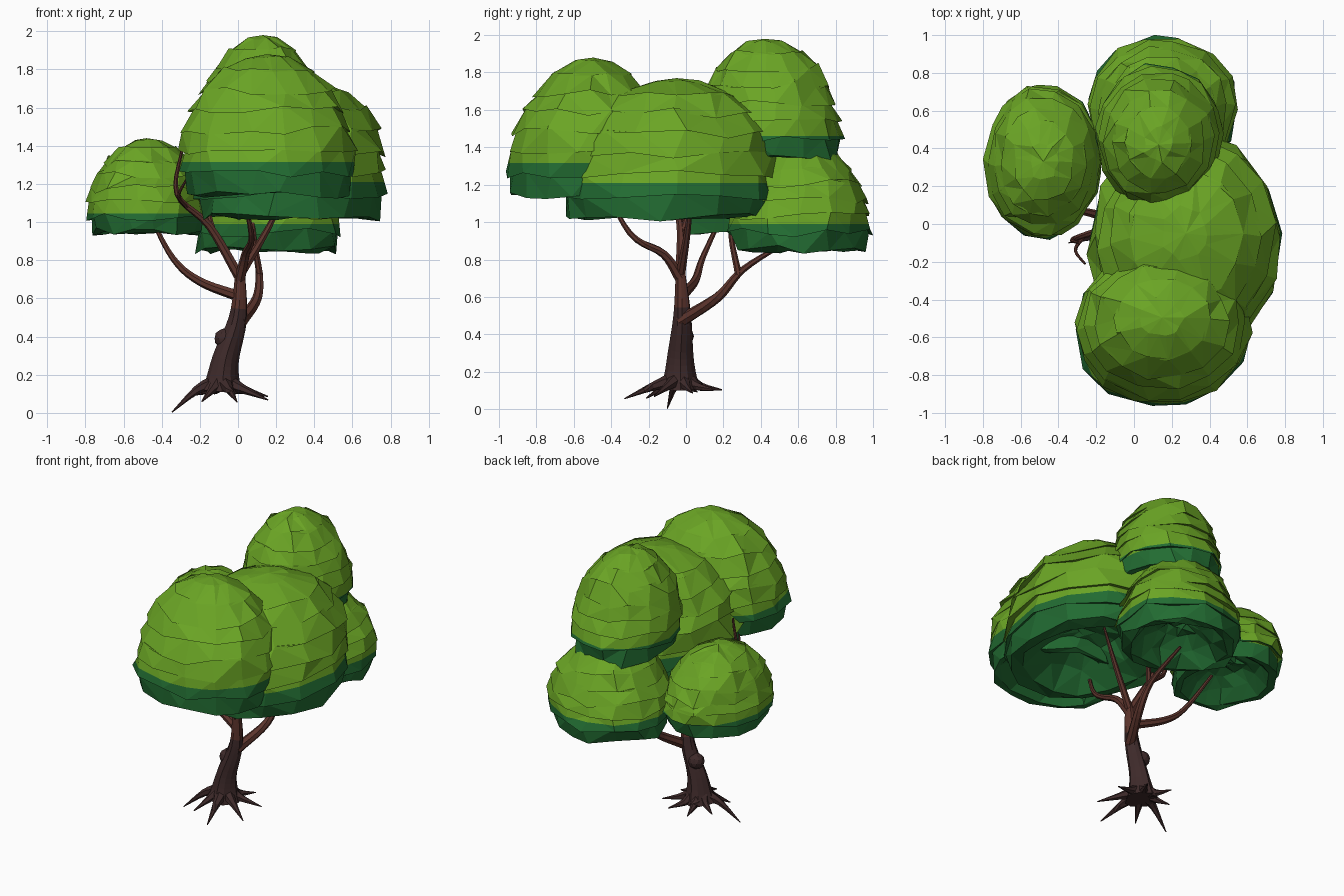
import bpy, bmesh, math, random
from mathutils import Vector

if "Cube" in bpy.data.objects:
    bpy.data.objects.remove(bpy.data.objects["Cube"])

random.seed(11)


def mat(name, rgb):
    m = bpy.data.materials.new(name)
    m.diffuse_color = (*rgb, 1)
    m.use_nodes = True
    m.node_tree.nodes["Principled BSDF"].inputs["Base Color"].default_value = m.diffuse_color
    return m


LEAF = mat("leaf_green", (0.145, 0.375, 0.018))
DARK = mat("shade_green", (0.016, 0.15, 0.032))
BARK = mat("dark_bark", (0.048, 0.023, 0.023))
BRANCH = mat("red_brown_bark", (0.105, 0.034, 0.025))


def finish(bm, name, mats):
    bmesh.ops.recalc_face_normals(bm, faces=bm.faces)
    me = bpy.data.meshes.new(name)
    bm.to_mesh(me)
    bm.free()
    for m in mats:
        me.materials.append(m)
    bpy.context.collection.objects.link(bpy.data.objects.new(name, me))


def bridge(bm, a, b, mi=0):
    n = len(a)
    for i in range(n):
        bm.faces.new((a[i], a[(i + 1) % n], b[(i + 1) % n], b[i])).material_index = mi


# Canopy clump: overlapping jagged leaf skirts, hollow underneath
def clump(name, cx, cy, rx, ry, z0, z1, split, full=1.9, lean=0.0, layers=7, n=14):
    bm = bmesh.new()
    h = z1 - z0

    def ring(k, t, jr=0.03, jz=0.02):
        phase = random.uniform(-0.15, 0.15)
        vs = []
        for i in range(n):
            a = (i + phase + random.uniform(-0.2, 0.2)) / n * math.tau
            r = k * (1 + random.uniform(-jr, jr))
            vs.append(bm.verts.new((cx + rx * r * math.cos(a),
                                    cy + lean * t + ry * r * math.sin(a),
                                    z0 + h * t + random.uniform(-jz, jz))))
        return vs

    # copy of a ring tucked inwards under the skirt above it
    def tuck(vs):
        out = []
        for v in vs:
            d = Vector((cx, cy, 0)) - Vector((v.co.x, v.co.y, 0))
            amt = random.choice((0.02, 0.06, 0.09))
            out.append(bm.verts.new(v.co + d * amt + Vector((0, 0, random.uniform(0.004, 0.022)))))
        return out

    def prof(t):
        q = (t - 0.2) / 0.8
        return math.sqrt(1 - q ** full) if q > 0 else 1 + 0.45 * q

    # top cap, then alternating skirts and lips down to the hem
    prev = ring(0.24, 0.975, 0.15, 0.008)
    tip = bm.verts.new((cx, cy + lean, z1))
    for i in range(n):
        bm.faces.new((prev[i], prev[(i + 1) % n], tip))
    for j in range(layers):
        t = 1 - ((j + 1.1) / (layers + 0.1)) ** 1.1 * 0.98
        low = ring(prof(t) * 1.03, t, 0.035, 0.024 if j else 0.01)
        bridge(bm, prev, low)
        prev = low
        if j < layers - 1:
            prev = tuck(low)
            bridge(bm, low, prev)
    # underside hollow
    for s in range(4):
        nxt = ring(0.8 - 0.21 * s, 0.02 + 0.3 * math.sin(s * 0.5), 0.05)
        bridge(bm, prev, nxt, 1)
        prev = nxt
    bm.faces.new(prev).material_index = 1
    bmesh.ops.recalc_face_normals(bm, faces=bm.faces)
    bmesh.ops.triangulate(bm, faces=bm.faces)
    # dark lower band
    bmesh.ops.bisect_plane(bm, geom=bm.verts[:] + bm.edges[:] + bm.faces[:],
                           plane_co=(0, 0, split), plane_no=(0, 0, 1))
    for f in bm.faces:
        if f.calc_center_median().z < split:
            f.material_index = 1
    finish(bm, name, [LEAF, DARK])


clump("left_canopy", -0.48, 0.33, 0.31, 0.4, 0.94, 1.44, 1.045)
clump("top_canopy", 0.13, 0.48, 0.33, 0.375, 1.33, 1.98, 1.46, lean=-0.06)
clump("rear_canopy", 0.15, 0.61, 0.395, 0.375, 0.84, 1.44, 0.99)
clump("right_canopy", 0.275, -0.11, 0.5, 0.575, 1.01, 1.77, 1.21, full=2.6, lean=0.06)
clump("front_canopy", 0.15, -0.575, 0.465, 0.405, 1.13, 1.88, 1.315, full=2.0, lean=0.08)


# Tube along a smoothed path, tapering evenly from radius r0 to r1
def tube(name, pts, r0, r1, n=7, lobes=0.0, steps=5, foot=0.0, mats=(BRANCH,), rule=9):
    p = [Vector(q) for q in pts]
    p = [p[0] * 2 - p[1]] + p + [p[-1] * 2 - p[-2]]
    path = []
    for i in range(1, len(p) - 2):
        a, b, c, d = p[i - 1:i + 3]
        for s in range(steps):
            t = s / steps
            path.append(0.5 * (2 * b + (c - a) * t + (2 * a - 5 * b + 4 * c - d) * t * t
                               + (3 * b - a - 3 * c + d) * t ** 3))
    path.append(p[-2])
    bm = bmesh.new()
    prev = None
    for i, q in enumerate(path):
        f = i / (len(path) - 1)
        e = (path[min(i + 1, len(path) - 1)] - path[max(i - 1, 0)]).normalized()
        u = e.cross(Vector((0, 1, 0) if abs(e.y) < 0.9 else (1, 0, 0))).normalized()
        v = e.cross(u)
        cur = []
        for k in range(n):
            a = k / n * math.tau
            r = (r0 + (r1 - r0) * f + foot * (1 - f) ** 8) * (1 + lobes * math.sin(a * 4 + q.z * 5))
            cur.append(bm.verts.new(q + (u * math.cos(a) + v * math.sin(a)) * r))
        if prev:
            bridge(bm, prev, cur)
        else:
            bm.faces.new(cur)
        prev = cur
    bm.faces.new(prev)
    for f in bm.faces:
        f.material_index = int(f.calc_center_median().z > rule)
    finish(bm, name, mats)


# Trunk, darker at the foot
tube("trunk", [(-0.085, -0.03, 0.11), (-0.065, -0.03, 0.28), (0, -0.02, 0.5), (0.012, -0.03, 0.74)],
     0.084, 0.026, n=12, lobes=0.08, foot=0.02, mats=(BARK, BRANCH), rule=0.56)

# Knot on the trunk side
bm = bmesh.new()
bmesh.ops.create_icosphere(bm, subdivisions=2, radius=0.053)
bmesh.ops.translate(bm, verts=bm.verts, vec=(-0.072, -0.01, 0.39))
finish(bm, "trunk_knot", [BARK])

# Branches
tube("left_branch", [(0.01, -0.02, 0.61), (-0.2, 0.05, 0.69), (-0.34, 0.09, 0.81), (-0.47, 0.2, 1.05)], 0.03, 0.01)
tube("rear_branch", [(0.01, -0.03, 0.47), (0.1, 0.17, 0.6), (0.11, 0.31, 0.75), (0.08, 0.55, 0.9)], 0.035, 0.01)
tube("rear_fork", [(0.115, 0.28, 0.72), (0.08, 0.24, 0.96), (0.1, 0.3, 1.1)], 0.019, 0.007)
tube("side_branch", [(0.01, -0.03, 0.71), (-0.15, -0.03, 0.98), (-0.32, -0.08, 1.15), (-0.29, -0.1, 1.4)], 0.028, 0.007)
tube("side_twig", [(-0.27, -0.07, 1.08), (-0.31, -0.14, 1.14), (-0.26, -0.21, 1.24)], 0.012, 0.006)
tube("side_fork", [(-0.13, -0.02, 0.95), (-0.15, 0.01, 1.06), (-0.12, 0.02, 1.22)], 0.017, 0.008)
tube("front_branch", [(0.01, -0.03, 0.7), (0.04, -0.12, 0.83), (0.07, -0.3, 0.94), (0, -0.46, 1.24)], 0.03, 0.008)
tube("right_branch", [(0.01, -0.03, 0.72), (0.16, 0.01, 0.97), (0.27, 0.03, 1.2)], 0.026, 0.008)

# Roots fanned around the foot; one reaches the ground
for i, reach in enumerate((0.25, 0.22, 0.23, 0.18, 0.27, 0.21, 0.31, 0.28)):
    a = math.radians(15 + 45 * i)
    z = 0.004 if i == 4 else 0.08 + 0.025 * math.sin(a)
    foot = [(-0.085 + math.cos(a) * d, -0.03 + math.sin(a) * d, h)
            for d, h in ((0.045, 0.155), (reach * 0.5, 0.12), (reach, z))]
    tube(f"root_{i + 1}", foot, 0.042, 0.003, n=6, steps=3, mats=(BARK,))
